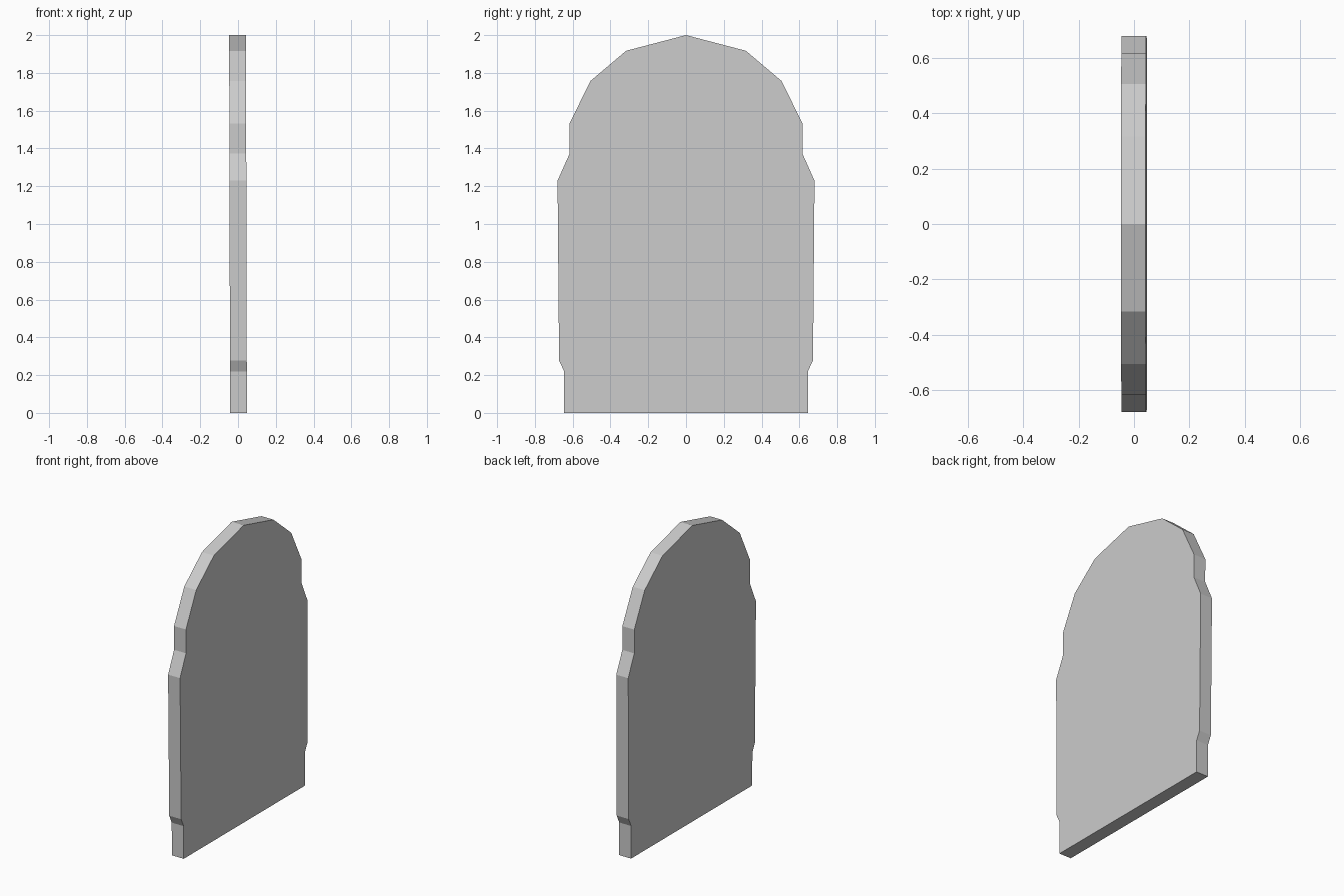
import bpy, bmesh

if "Cube" in bpy.data.objects:
    bpy.data.objects.remove(bpy.data.objects["Cube"])

# Half outline of the slab (y, z), from the base up to the peak
half = [(0.645, 0.0), (0.645, 0.22), (0.672, 0.277), (0.68, 1.23), (0.616, 1.373),
        (0.616, 1.533), (0.506, 1.757), (0.317, 1.917), (0.0, 2.0)]
outline = half + [(-y, z) for y, z in reversed(half[:-1])]

THICKNESS = 0.089
LEAN = 0.0025  # the slab leans very slightly towards -x

# Slab: face from the mirrored outline, extruded through its thickness
bm = bmesh.new()
verts = [bm.verts.new((-THICKNESS / 2 + LEAN * (1 - z), y, z)) for y, z in outline]
face = bm.faces.new(verts)
ext = bmesh.ops.extrude_face_region(bm, geom=[face], use_keep_orig=True)
moved = [g for g in ext["geom"] if isinstance(g, bmesh.types.BMVert)]
bmesh.ops.translate(bm, verts=moved, vec=(THICKNESS, 0, 0))
bmesh.ops.recalc_face_normals(bm, faces=bm.faces[:])

mesh = bpy.data.meshes.new("arched_slab")
bm.to_mesh(mesh)
bm.free()
slab = bpy.data.objects.new("arched_slab", mesh)
bpy.context.collection.objects.link(slab)
